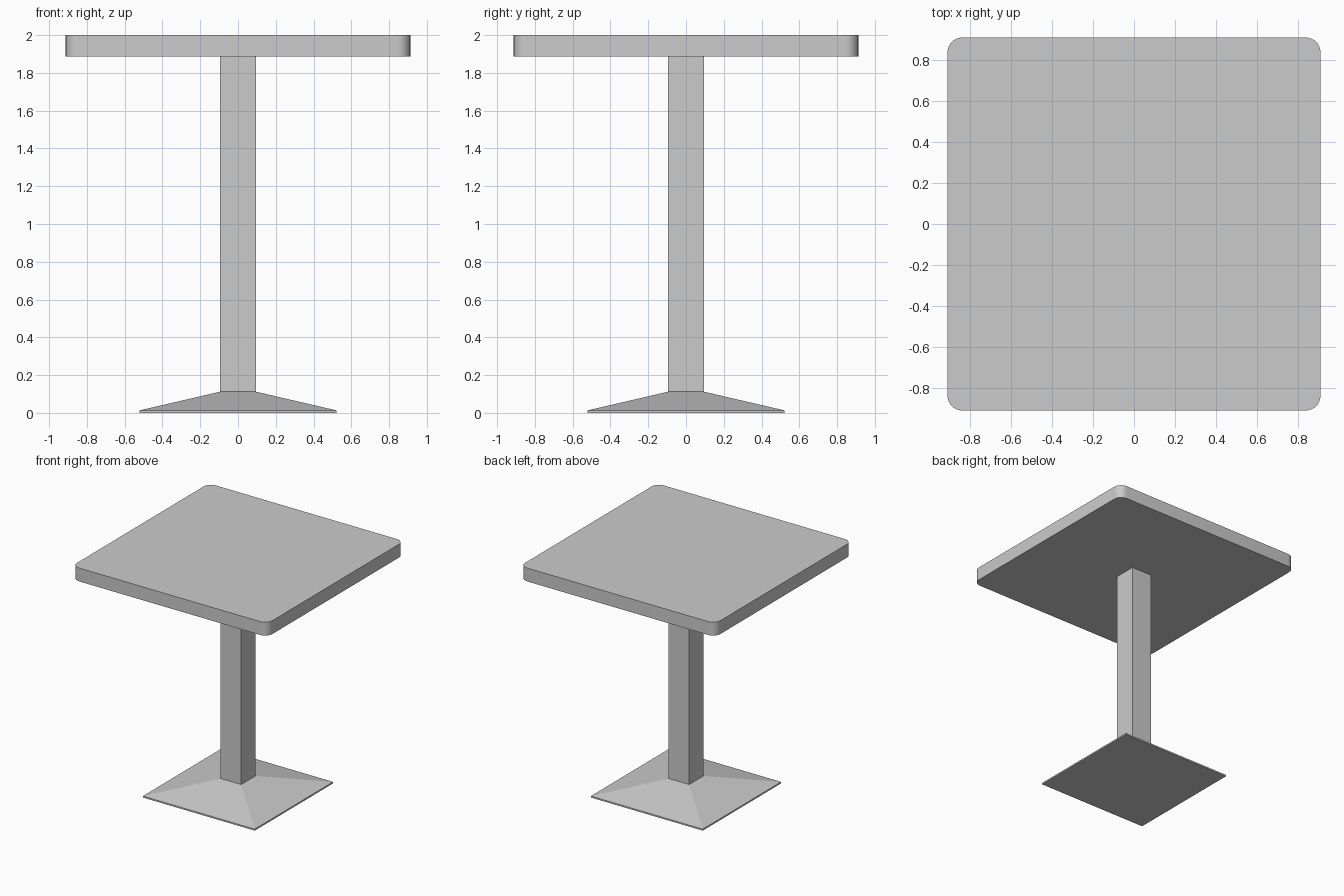
import bpy, bmesh
from math import cos, sin, pi

if "Cube" in bpy.data.objects:
    bpy.data.objects.remove(bpy.data.objects["Cube"])


def square(h):
    return [(-h, -h), (h, -h), (h, h), (-h, h)]


def rounded_square(h, r, steps=8):
    pts = []
    for i, (sx, sy) in enumerate([(1, 1), (-1, 1), (-1, -1), (1, -1)]):
        for k in range(steps + 1):
            a = (i + k / steps) * pi / 2
            pts.append((sx * (h - r) + r * cos(a), sy * (h - r) + r * sin(a)))
    return pts


def loft(name, sections):
    """Closed solid through a stack of (outline, z) sections."""
    bm = bmesh.new()
    rings = [[bm.verts.new((x, y, z)) for x, y in pts] for pts, z in sections]
    for low, high in zip(rings, rings[1:]):
        n = len(low)
        for i in range(n):
            j = (i + 1) % n
            bm.faces.new((low[i], low[j], high[j], high[i]))
    bm.faces.new(rings[0][::-1])
    bm.faces.new(rings[-1])
    mesh = bpy.data.meshes.new(name)
    bm.to_mesh(mesh)
    bm.free()
    obj = bpy.data.objects.new(name, mesh)
    bpy.context.collection.objects.link(obj)
    return obj


# Flared foot with a thin vertical rim
loft("base", [(square(0.522), 0), (square(0.522), 0.013), (square(0.096), 0.112)])

# Square post
loft("column", [(square(0.096), 0.112), (square(0.096), 1.887)])

# Slab with rounded vertical corners
outline = rounded_square(0.912, 0.07)
top = loft("tabletop", [(outline, 1.887), (outline, 2.0)])
bpy.context.view_layer.objects.active = top
top.select_set(True)
bpy.ops.object.shade_smooth_by_angle(angle=pi / 6)
